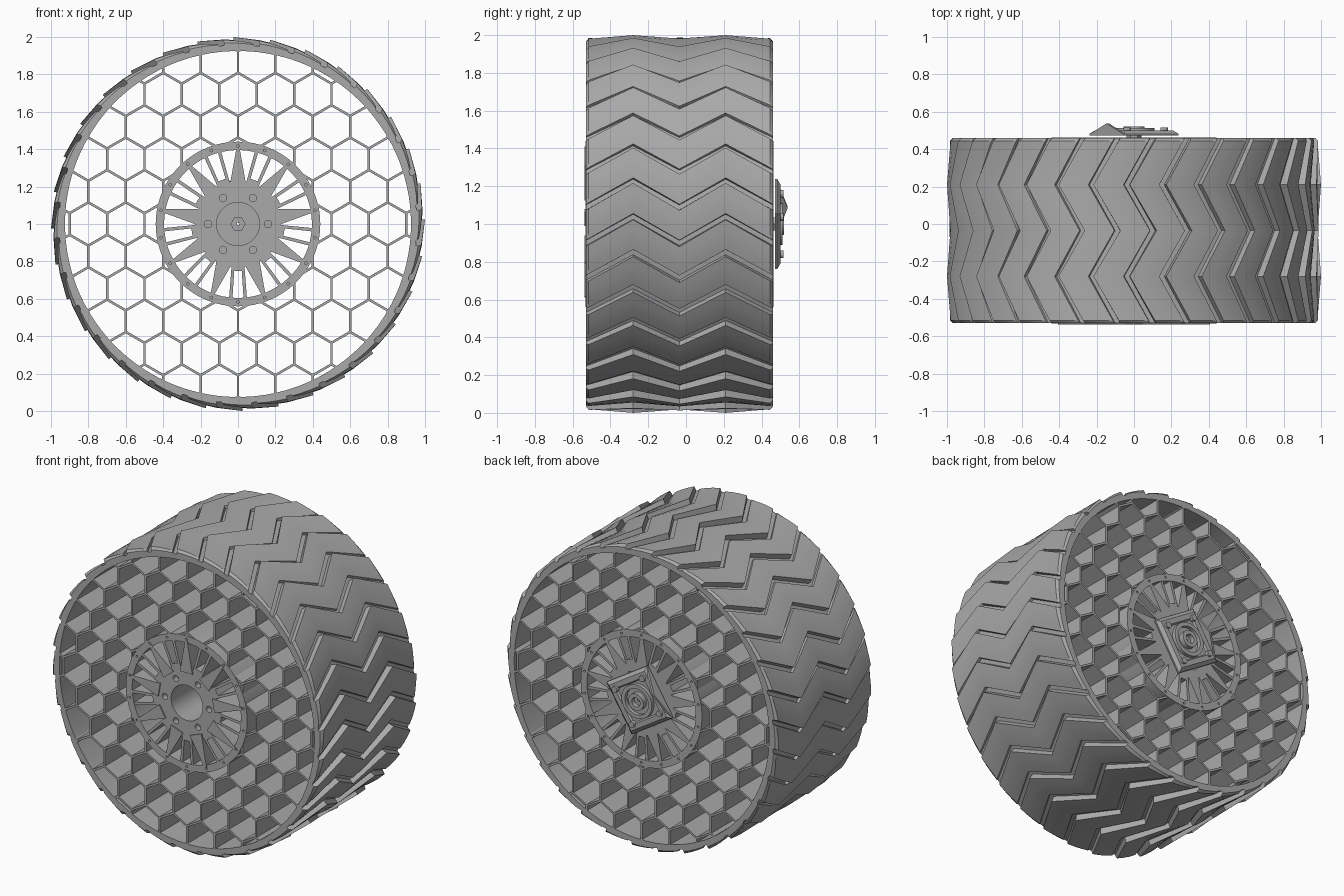
import bpy, bmesh, math
from math import sin, cos, pi, radians, sqrt
from mathutils import Vector

if "Cube" in bpy.data.objects:
    bpy.data.objects.remove(bpy.data.objects["Cube"])

FRONT, BACK = -0.53, 0.46
grey = bpy.data.materials.new("rubber_grey")
grey.use_nodes = True
tone = (0.4, 0.4, 0.4, 1)
grey.diffuse_color = tone
grey.node_tree.nodes["Principled BSDF"].inputs["Base Color"].default_value = tone


def finish(bm, name, smooth=True):
    bmesh.ops.recalc_face_normals(bm, faces=bm.faces)
    mesh = bpy.data.meshes.new(name)
    bm.to_mesh(mesh)
    bm.free()
    mesh.materials.append(grey)
    obj = bpy.data.objects.new(name, mesh)
    bpy.context.collection.objects.link(obj)
    bpy.ops.object.select_all(action="DESELECT")
    obj.select_set(True)
    bpy.context.view_layer.objects.active = obj
    if smooth:
        bpy.ops.object.shade_smooth_by_angle(angle=radians(25))
    return obj


def polar(r, a, y):
    return Vector((r * cos(a), y, 1 + r * sin(a)))


def skin(bm, rings, wrap=True):
    """Join equal-length closed rings of points with quads."""
    rows = [[bm.verts.new(p) for p in ring] for ring in rings]
    n = len(rows[0])
    for i in range(len(rows) if wrap else len(rows) - 1):
        a, b = rows[i], rows[(i + 1) % len(rows)]
        for j in range(n):
            k = (j + 1) % n
            bm.faces.new((a[j], a[k], b[k], b[j]))
    if not wrap:
        bm.faces.new(rows[0])
        bm.faces.new(rows[-1])


def lathe(bm, profile, sides=64, wrap=True, cx=0, cz=0, turn=0):
    rings = [[polar(r, turn + 2 * pi * j / sides, y) + Vector((cx, 0, cz))
              for j in range(sides)] for r, y in profile]
    skin(bm, rings, wrap)


def tube(bm, r0, r1, y0, y1, sides=64):
    lathe(bm, [(r0, y0), (r1, y0), (r1, y1), (r0, y1)], sides)


def prism(bm, points, y0, y1):
    """Extrude an (x, z) outline along the axle."""
    skin(bm, [[Vector((x, y, 1 + z)) for x, z in points] for y in (y0, y1)], False)


def turned(points, a):
    """Turn (radial, tangential) points to angle a."""
    return [(r * cos(a) - t * sin(a), r * sin(a) + t * cos(a)) for r, t in points]


# Tyre band with chevron ramps, each falling to a narrow groove
PADS, SWEEP = 32, 0.145
step = 2 * pi / PADS
ramp = [(0, 1.0), (-0.055, 0.993), (-0.11, 0.985), (-0.162, 0.976),
        (-0.165, 0.957), (-0.193, 0.957)]


def tread_ring(y, sweep, scale):
    ring = []
    for i in range(PADS):
        for a, r in ramp:
            radius = 0.957 + (r - 0.957) * scale if scale else 0.925
            ring.append(polar(radius, radians(1.3) - i * step + a - sweep, y))
    return ring


bm = bmesh.new()
stations = [(FRONT, SWEEP, 0), (FRONT, SWEEP, 0.3), (FRONT + 0.015, SWEEP * 0.94, 0.7),
            (-0.28, 0, 1), (-0.035, SWEEP, 0.75), (0.21, 0, 1),
            (BACK - 0.015, SWEEP * 0.94, 0.7), (BACK, SWEEP, 0.3), (BACK, SWEEP, 0)]
skin(bm, [tread_ring(*s) for s in stations])
finish(bm, "tyre_tread")

# Honeycomb walls, clipped between the hub and the tyre
R_IN, R_OUT, PITCH, HALF = 0.43, 0.935, 0.2, 0.0065
bm = bmesh.new()
for row in range(-7, 8):
    for col in range(-7, 8):
        centre = Vector((PITCH * (col + (row % 2) / 2), row * PITCH * sqrt(3) / 2))
        corners = [centre + PITCH / sqrt(3) * Vector((sin(k * pi / 3), cos(k * pi / 3)))
                   for k in range(4)]
        for p, q in zip(corners, corners[1:]):
            samples = [p.lerp(q, k / 60) for k in range(61)]
            inside = [s for s in samples if R_IN < s.length < R_OUT]
            if len(inside) < 3:
                continue
            a, b = inside[0], inside[-1]
            d = (b - a).normalized()
            n = Vector((-d.y, d.x)) * HALF
            prism(bm, [a + n, b + n, b - n, a - n], FRONT, BACK)
finish(bm, "honeycomb_walls", False)

# Hub rim and centre drum, with bolt holes
bm = bmesh.new()
tube(bm, 0.395, 0.44, FRONT - 0.003, BACK + 0.003, 96)
rim = finish(bm, "hub_rim")
bm = bmesh.new()
tube(bm, 0.115, 0.23, FRONT, BACK)
drum = finish(bm, "hub_drum")


def drill(target, radius, count, at, offset=0):
    bm = bmesh.new()
    for k in range(count):
        a = offset + 2 * pi * k / count
        for y in (FRONT, BACK):
            lathe(bm, [(radius, y - 0.04), (radius, y + 0.04)], 12, False,
                  at * cos(a), at * sin(a))
    cutter = finish(bm, "bolt_hole_cutter", False)
    cutter.hide_render = True
    cut = target.modifiers.new("bolt_holes", "BOOLEAN")
    cut.object, cut.solver = cutter, "EXACT"
    bpy.context.view_layer.objects.active = target
    bpy.ops.object.modifier_apply(modifier=cut.name)
    bpy.data.objects.remove(cutter)


drill(drum, 0.02, 6, 0.16)
drill(rim, 0.007, 18, 0.418, pi / 18)

# Nine solid star points alternating with nine slotted forks
bm = bmesh.new()
for k in range(9):
    a = pi / 2 + k * 2 * pi / 9
    prism(bm, turned([(0.2, -0.045), (0.41, -0.008), (0.41, 0.008), (0.2, 0.045)], a),
          FRONT - 0.008, BACK)
    for side in (-1, 1):
        bar = [(0.22, side * 0.018), (0.4, side * 0.03), (0.4, side * 0.048),
               (0.22, side * 0.034)]
        prism(bm, turned(bar, a + pi / 9), FRONT, BACK)
    prism(bm, turned([(0.22, -0.03), (0.25, -0.03), (0.25, 0.03), (0.22, 0.03)],
                     a + pi / 9), FRONT, BACK)
finish(bm, "hub_spokes", False)

# Tilted square motor bracket on the back
TILT = radians(13)
bm = bmesh.new()
lathe(bm, [(0.245, 0.472), (0.245, 0.482), (0.215, 0.5), (0.17, 0.5), (0.16, 0.488),
           (0.01, 0.488), (0.01, 0.472)], 4, True, turn=TILT)
finish(bm, "motor_bracket", False)

# Raised triangular fin along one bracket edge
bm = bmesh.new()
a, b = polar(0.245, TILT + pi / 2, 0.48), polar(0.245, TILT + pi, 0.48)
apex = (a + b) / 2 + Vector((0, 0.058, 0))
inset = (Vector((0, 0.48, 1)) - (a + b) / 2).normalized() * 0.015
skin(bm, [[a, apex, b], [a + inset, apex + inset, b + inset]], False)
finish(bm, "bracket_fin", False)

# Motor rings, shaft and corner screws
bm = bmesh.new()
tube(bm, 0.085, 0.11, 0.48, 0.512)
tube(bm, 0.03, 0.055, 0.48, 0.52, 32)
tube(bm, 0.01, 0.04, 0.44, 0.49, 6)
finish(bm, "motor_rings")
bm = bmesh.new()
for k in range(4):
    a = TILT + k * pi / 2
    lathe(bm, [(0.02, 0.48), (0.02, 0.515)], 12, False, 0.165 * cos(a), 0.165 * sin(a))
finish(bm, "bracket_screws")
